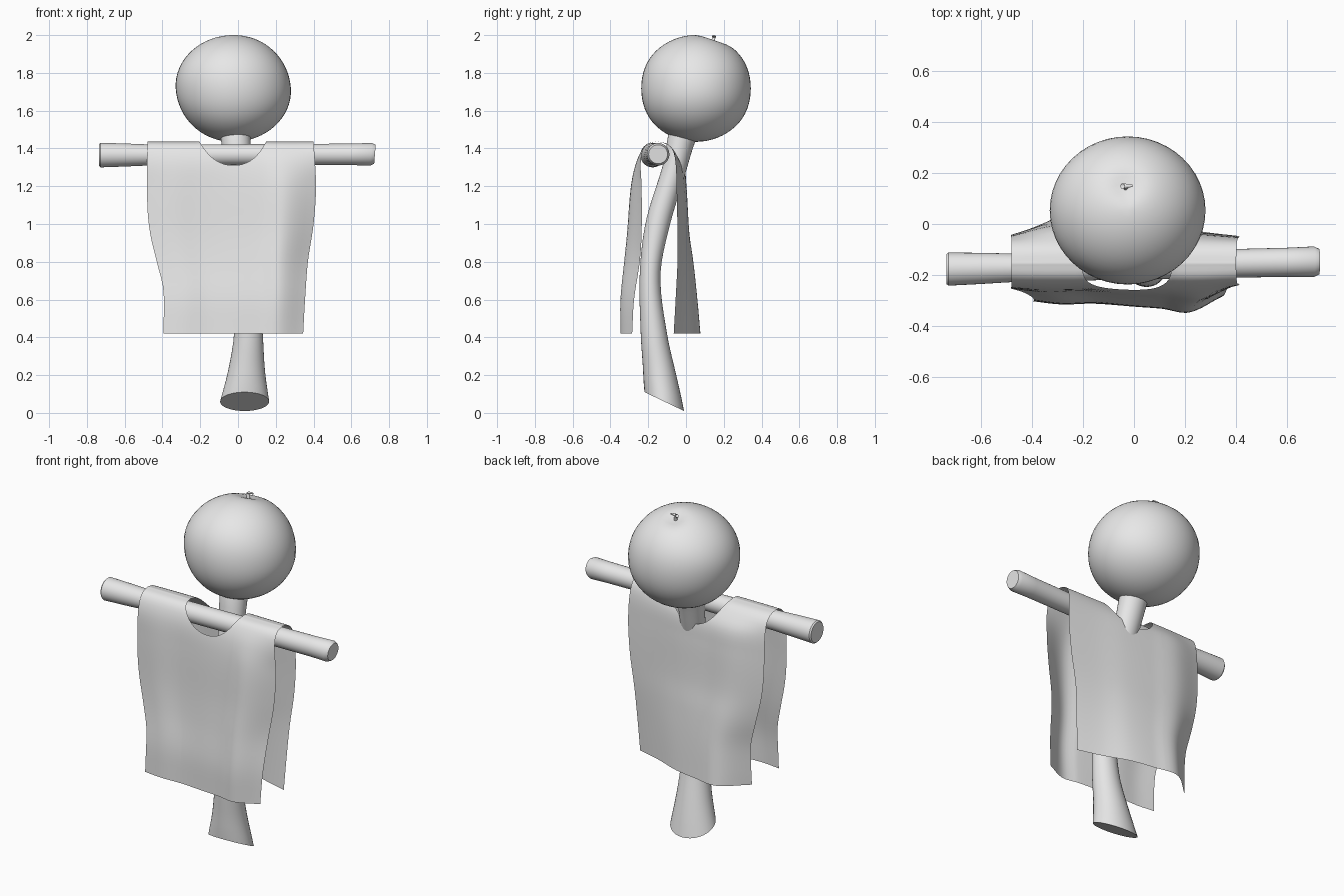
import bpy, bmesh, math
from mathutils import Vector

if "Cube" in bpy.data.objects:
    bpy.data.objects.remove(bpy.data.objects["Cube"])

grey = bpy.data.materials.new("plain_grey")
grey.diffuse_color = (0.8, 0.8, 0.8, 1)
grey.use_nodes = True
grey.node_tree.nodes["Principled BSDF"].inputs["Base Color"].default_value = grey.diffuse_color


def curve(pts, t):
    """Smooth value at t through (key, value) points."""
    if t <= pts[0][0]:
        return pts[0][1]
    for i in range(len(pts) - 1):
        (a, p), (b, q) = pts[i], pts[i + 1]
        if t <= b:
            def slope(j):
                lo, hi = pts[max(j - 1, 0)], pts[min(j + 1, len(pts) - 1)]
                return (hi[1] - lo[1]) / (hi[0] - lo[0])
            h, k = b - a, (t - a) / (b - a)
            return ((2*k**3 - 3*k*k + 1) * p + (k**3 - 2*k*k + k) * h * slope(i)
                    + (3*k*k - 2*k**3) * q + (k**3 - k*k) * h * slope(i + 1))
    return pts[-1][1]


def finish(name, bm, angle=40):
    mesh = bpy.data.meshes.new(name)
    bm.to_mesh(mesh)
    bm.free()
    mesh.materials.append(grey)
    obj = bpy.data.objects.new(name, mesh)
    bpy.context.collection.objects.link(obj)
    bpy.ops.object.select_all(action='DESELECT')
    obj.select_set(True)
    bpy.context.view_layer.objects.active = obj
    bpy.ops.object.shade_smooth_by_angle(angle=math.radians(angle))
    return obj


def tube(name, rings, sides=32):
    """Capped tube through rings of (centre, half axis, half axis)."""
    bm = bmesh.new()
    loops = []
    for c, u, v in rings:
        loops.append([bm.verts.new(Vector(c) + Vector(u) * math.cos(a) + Vector(v) * math.sin(a))
                      for a in (2 * math.pi * i / sides for i in range(sides))])
    for lo, hi in zip(loops, loops[1:]):
        for i in range(sides):
            j = (i + 1) % sides
            bm.faces.new((lo[i], lo[j], hi[j], hi[i]))
    bm.faces.new(loops[0][::-1])
    bm.faces.new(loops[-1])
    bmesh.ops.recalc_face_normals(bm, faces=bm.faces)
    return finish(name, bm)


# Bent post with a flared, slanted foot: z, x, y, x radius, y radius, ring tilt
post = [(0.06, 0.035, -0.115, 0.13, 0.116, -25.5), (0.22, 0.045, -0.14, 0.098, 0.09, -12),
        (0.42, 0.055, -0.17, 0.076, 0.07, -3), (0.73, 0.045, -0.19, 0.066, 0.055, -4),
        (1.0, 0.025, -0.15, 0.066, 0.064, -14), (1.3, 0.0, -0.06, 0.072, 0.064, -22),
        (1.45, -0.012, -0.025, 0.078, 0.074, -25), (1.55, -0.015, 0.015, 0.08, 0.076, -25)]
rings = []
for i in range(29):
    z = 0.06 + 1.49 * i / 28
    x, y, rx, ry, tilt = (curve([(p[0], p[k]) for p in post], z) for k in range(1, 6))
    tilt = math.radians(tilt)
    rings.append(((x, y, z), (rx, 0, 0), (0, ry * math.cos(tilt), ry * math.sin(tilt))))
tube("post", rings)

# Crossbar, slightly thicker at its ends
bar = [(-0.735, 0.058), (-0.727, 0.065), (-0.6, 0.061), (-0.48, 0.056), (0, 0.055),
       (0.4, 0.056), (0.6, 0.057), (0.705, 0.06), (0.725, 0.05)]
tube("crossbar", [((x, -0.162 + 0.02 * x, 1.367 + 0.003 * x), (0, r, 0), (0.08 * r * (x > 0.6), 0, r))
                  for x, r in bar])

# Round head with a dimple that leans to the back
bm = bmesh.new()
bmesh.ops.create_uvsphere(bm, u_segments=48, v_segments=32, radius=1)
pole = Vector((-0.02, 0.33, 0.94)).normalized()
for v in bm.verts:
    n = v.co.normalized()
    dimple = math.exp(-(n.angle(pole) / 0.2) ** 2)
    swell = 1 + 0.025 * math.sin(2 * math.atan2(n.z, n.y)) ** 2
    v.co = Vector((n.x * 0.305, n.y * 0.29 * swell, n.z * 0.283)) * (1 - 0.08 * dimple)
    v.co += Vector((-0.025 - 0.06 * v.co.z * (1 - abs(n.z)), 0.053, 1.718))
finish("head", bm, 60)

# Small hooked stem in the dimple
tube("stem", [((-0.03, 0.14, 1.94), (0.012, 0, 0), (0, 0.012, 0)),
              ((-0.035, 0.145, 1.98), (0.009, 0, 0), (0, 0.009, 0)),
              ((-0.045, 0.148, 1.992), (0.008, 0, 0.008), (0, 0.012, 0)),
              ((-0.005, 0.15, 1.996), (0, 0, 0.004), (0, 0.004, 0))], 10)

# Poncho: two hanging sheets joined over the crossbar, with an oval neck hole
keys = (0, 0.05, 0.1, 0.17, 0.29, 0.54, 0.69, 0.89, 1.07)
height = list(zip(keys, (1.437, 1.425, 1.39, 1.32, 1.2, 0.95, 0.8, 0.6, 0.42)))
left = [(0.42, -0.395), (0.65, -0.395), (0.8, -0.43), (0.95, -0.465), (1.1, -0.48), (1.44, -0.48)]
right = [(0.42, 0.345), (0.6, 0.355), (0.8, 0.37), (1.0, 0.4), (1.2, 0.413), (1.44, 0.4)]
sheets = [
    # nearest depth, furthest depth, fold weight across, hole depth
    ((-0.155, -0.2, -0.228, -0.24, -0.235, -0.235, -0.245, -0.275, -0.285),
     (-0.155, -0.205, -0.235, -0.265, -0.29, -0.31, -0.325, -0.345, -0.345),
     [(0, 0.3), (0.15, 0.5), (0.32, 0.45), (0.54, 0.65), (0.68, 0.78), (0.82, 1), (1, 0)], 0.18),
    ((-0.155, -0.105, -0.07, -0.055, -0.05, -0.045, -0.045, -0.055, -0.065),
     (-0.155, -0.1, -0.06, -0.015, 0.0, 0.015, 0.035, 0.055, 0.07),
     [(0, 0.1), (0.2, 1), (0.4, 0.9), (0.6, 0.7), (0.8, 0.3), (1, 0)], 0.2),
]
hole_mid, hole_half = 0.514, 0.2
columns = ([(hole_mid - hole_half) * i / 10 for i in range(10)]
           + [hole_mid - hole_half * math.cos(math.pi * i / 24) for i in range(25)]
           + [hole_mid + hole_half + (1 - hole_mid - hole_half) * i / 10 for i in range(1, 11)])
bm = bmesh.new()
for near, far, folds, depth in sheets:
    grid = []
    for u in columns:
        k = (u - hole_mid) / hole_half
        start = depth * math.sqrt(max(0, 1 - k * k))
        weight = curve(folds, u)
        col = []
        for i in range(37):
            s = start + (1.07 - start) * (i / 36) ** 1.5
            z = curve(height, s)
            a, b = curve(list(zip(keys, near)), s), curve(list(zip(keys, far)), s)
            l, r = curve(left, z), curve(right, z)
            col.append(bm.verts.new((l + (r - l) * u, a + (b - a) * weight, z)))
        grid.append(col)
    for c, d in zip(grid, grid[1:]):
        for i in range(36):
            bm.faces.new((c[i], c[i + 1], d[i + 1], d[i]))
bmesh.ops.remove_doubles(bm, verts=bm.verts, dist=0.0005)
bmesh.ops.recalc_face_normals(bm, faces=bm.faces)
# Outside of the cloth faces forward on the front sheet
front = min(bm.faces, key=lambda f: f.calc_center_median().y)
if front.normal.y > 0:
    bmesh.ops.reverse_faces(bm, faces=bm.faces)
finish("poncho", bm, 60)
